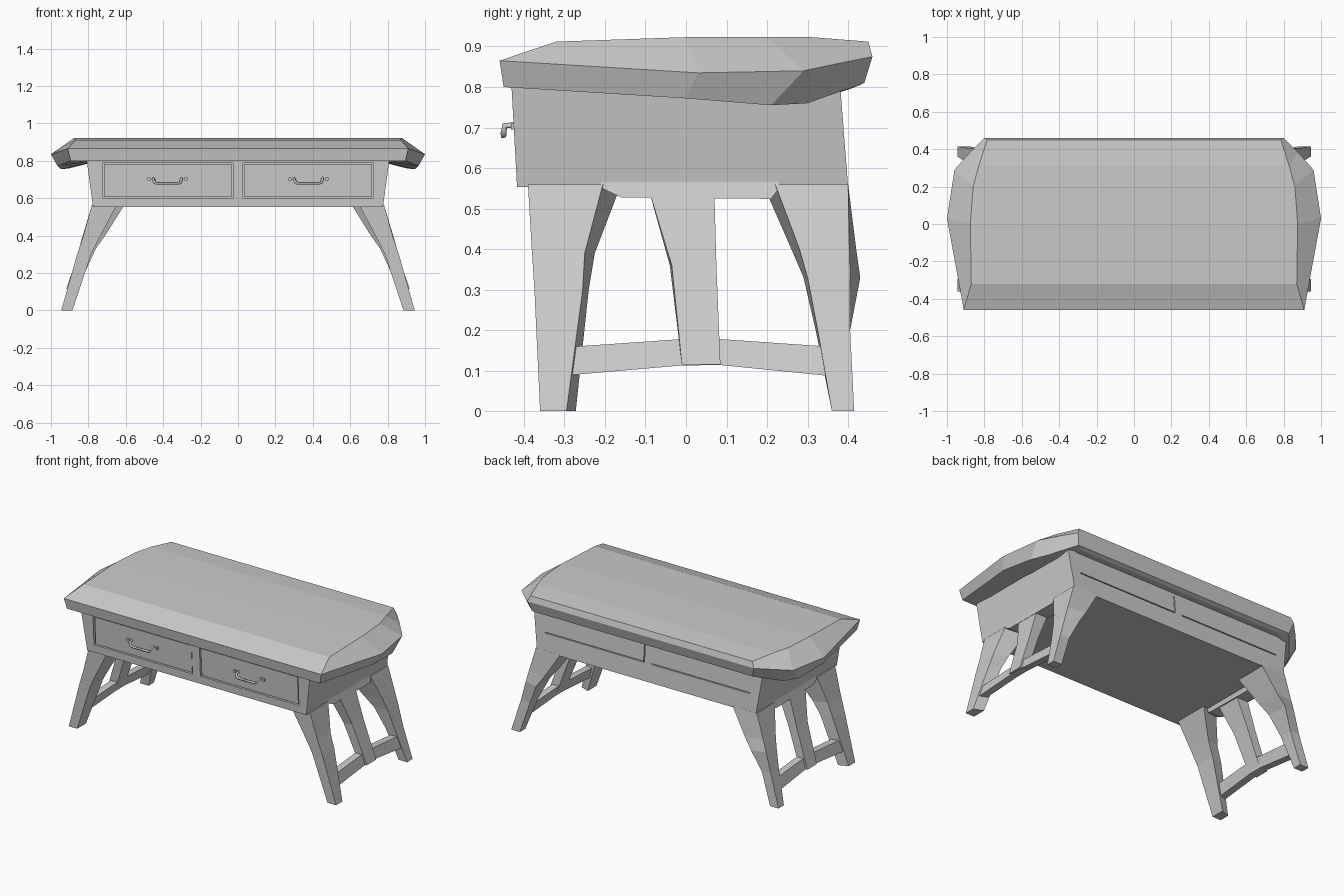
import bpy
import bmesh
from mathutils import Vector

if "Cube" in bpy.data.objects:
    bpy.data.objects.remove(bpy.data.objects["Cube"], do_unlink=True)

grey = bpy.data.materials.new("plain_grey")
grey.use_nodes = True
grey.diffuse_color = (0.6, 0.6, 0.6, 1)
bsdf = grey.node_tree.nodes["Principled BSDF"]
bsdf.inputs["Base Color"].default_value = (0.6, 0.6, 0.6, 1)
bsdf.inputs["Roughness"].default_value = 0.8


def add_loft(bm, rings):
    """Skin rings whose points pair up as i and n-1-i, and close both ends in strips."""
    n = len(rings[0])
    rows = [[bm.verts.new(p) for p in ring] for ring in rings]
    for a, b in zip(rows, rows[1:]):
        for i in range(n):
            j = (i + 1) % n
            bm.faces.new((a[i], a[j], b[j], b[i]))
    for row in (rows[0], rows[-1]):
        for i in range(n // 2 - 1):
            bm.faces.new((row[i], row[i + 1], row[n - 2 - i], row[n - 1 - i]))


def make(name, lofts, mirror=False):
    bm = bmesh.new()
    for rings in lofts:
        add_loft(bm, rings)
    bmesh.ops.recalc_face_normals(bm, faces=bm.faces)
    mesh = bpy.data.meshes.new(name)
    bm.to_mesh(mesh)
    bm.free()
    mesh.materials.append(grey)
    ob = bpy.data.objects.new(name, mesh)
    bpy.context.collection.objects.link(ob)
    if mirror:
        mod = ob.modifiers.new("Mirror", "MIRROR")
        mod.use_mirror_merge = False
    return ob


def rect(x0, x1, y0, y1, z):
    return [(x0, y0, z), (x1, y0, z), (x1, y1, z), (x0, y1, z)]


def box(x0, x1, y0, y1, z0, z1):
    return [rect(x0, x1, y0, y1, z0), rect(x0, x1, y0, y1, z1)]


def front_y(z):
    return -0.417 - 0.055 * (z - 0.555)


# Table top: stations from front to back, each giving upper, rim and lower points
stations = [
    ((0.87, -0.32, 0.912), (0.91, -0.46, 0.865), (0.895, -0.45, 0.80)),
    ((0.875, 0.0, 0.923), (1.0, 0.03, 0.835), (0.965, 0.0, 0.772)),
    ((0.86, 0.20, 0.923), (0.96, 0.29, 0.84), (0.945, 0.21, 0.755)),
    ((0.83, 0.31, 0.923), (0.875, 0.385, 0.86), (0.90, 0.30, 0.76)),
    ((0.785, 0.45, 0.912), (0.80, 0.46, 0.875), (0.78, 0.44, 0.81)),
]
rings = []
for top, rim, low in stations:
    under = (0.74, low[1] * 0.95, 0.80)
    right = [under, low, rim, top]
    left = [(-x, y, z) for x, y, z in reversed(right)]
    rings.append(right + left)
make("table_top", [rings])

# Case with drawer openings and slots in the back
case = make("case", [[rect(-0.775, 0.775, front_y(0.553), 0.40, 0.553),
                      rect(-0.81, 0.81, front_y(0.81), 0.38, 0.81)]])
cuts = []
for s in (-1, 1):
    a, b = sorted((s * 0.028, s * 0.725))
    cuts.append(box(a, b, -0.5, -0.395, 0.602, 0.788))
    cuts.append(box(a, b, 0.382, 0.5, 0.667, 0.673))
cuts.append(box(0.02, 0.027, 0.375, 0.5, 0.667, 0.78))
cutter = make("case_cutter", cuts)
cutter.hide_render = True
mod = case.modifiers.new("Openings", "BOOLEAN")
mod.operation = "DIFFERENCE"
mod.solver = "EXACT"
mod.object = cutter
bpy.context.view_layer.update()
graph = bpy.context.evaluated_depsgraph_get()
cut_mesh = bpy.data.meshes.new_from_object(case.evaluated_get(graph))
case.modifiers.clear()
case.data = cut_mesh
bpy.data.objects.remove(cutter, do_unlink=True)

# Drawer fronts, set slightly back in their openings
z0, z1 = 0.607, 0.783
drawer = [rect(0.034, 0.717, front_y(z0) + 0.006, -0.39, z0),
          rect(0.034, 0.717, front_y(z1) + 0.006, -0.39, z1)]
make("drawer_fronts", [drawer], mirror=True)


# Legs: stations from top to foot with outer and inner x, outer y pair, inner y pair
def leg(name, rows):
    rings = [[(xo, a, z), (xo, b, z), (xi, d, z), (xi, c, z)]
             for z, xo, xi, a, b, c, d in rows]
    make(name, [rings], mirror=True)


leg("front_legs", [
    (0.56, 0.782, 0.65, -0.39, -0.205, -0.39, -0.16),
    (0.39, 0.83, 0.74, -0.38, -0.25, -0.38, -0.225),
    (0.30, 0.86, 0.785, -0.374, -0.255, -0.374, -0.24),
    (0.0, 0.945, 0.885, -0.36, -0.295, -0.36, -0.272),
])
leg("back_legs", [
    (0.56, 0.782, 0.61, 0.22, 0.40, 0.19, 0.40),
    (0.40, 0.83, 0.71, 0.28, 0.403, 0.26, 0.42),
    (0.33, 0.85, 0.76, 0.30, 0.405, 0.29, 0.43),
    (0.20, 0.885, 0.82, 0.325, 0.405, 0.32, 0.405),
    (0.0, 0.945, 0.885, 0.36, 0.415, 0.36, 0.415),
])
leg("middle_legs", [
    (0.54, 0.782, 0.70, -0.09, 0.07, -0.09, 0.07),
    (0.36, 0.835, 0.775, -0.035, 0.075, -0.04, 0.075),
    (0.115, 0.918, 0.862, -0.01, 0.085, -0.01, 0.085),
])


# Bars running front to back along each end, leaning with the legs
def end_bar(name, rows, thick):
    rings = []
    for y, low, high in rows:
        xl, xh = 0.938 - 0.285 * low, 0.938 - 0.285 * high
        rings.append([(xl, y, low), (xh, y, high), (xh - thick, y, high), (xl - thick, y, low)])
    make(name, [rings], mirror=True)


end_bar("lower_stretchers", [(-0.30, 0.088, 0.158), (-0.01, 0.113, 0.178),
                             (0.085, 0.114, 0.178), (0.345, 0.088, 0.160)], 0.045)
end_bar("end_aprons", [(-0.21, 0.551, 0.58), (-0.16, 0.528, 0.58),
                       (0.21, 0.524, 0.58), (0.23, 0.551, 0.58)], 0.09)


# Drawer pulls: a bent rod between two posts, with a stud beside each post
def pull(cx, label):
    curve = bpy.data.curves.new("drawer_pull_" + label, "CURVE")
    curve.dimensions = "3D"
    curve.bevel_depth = 0.008
    curve.bevel_resolution = 0
    curve.use_fill_caps = True
    half = [(0.076, -0.41, 0.705), (0.076, -0.447, 0.705), (0.07, -0.45, 0.685), (0.06, -0.451, 0.68)]
    path = half + [(-x, y, z) for x, y, z in reversed(half)]
    line = curve.splines.new("POLY")
    line.points.add(len(path) - 1)
    for pt, (x, y, z) in zip(line.points, path):
        pt.co = (cx + x, y, z, 1)
    curve.materials.append(grey)
    ob = bpy.data.objects.new("drawer_pull_" + label, curve)
    bpy.context.collection.objects.link(ob)
    studs = [box(cx + s * 0.1 - 0.008, cx + s * 0.1 + 0.008, -0.432, -0.41, 0.695, 0.711)
             for s in (-1, 1)]
    make("pull_studs_" + label, studs)


pull(-0.377, "right")
pull(0.377, "left")
